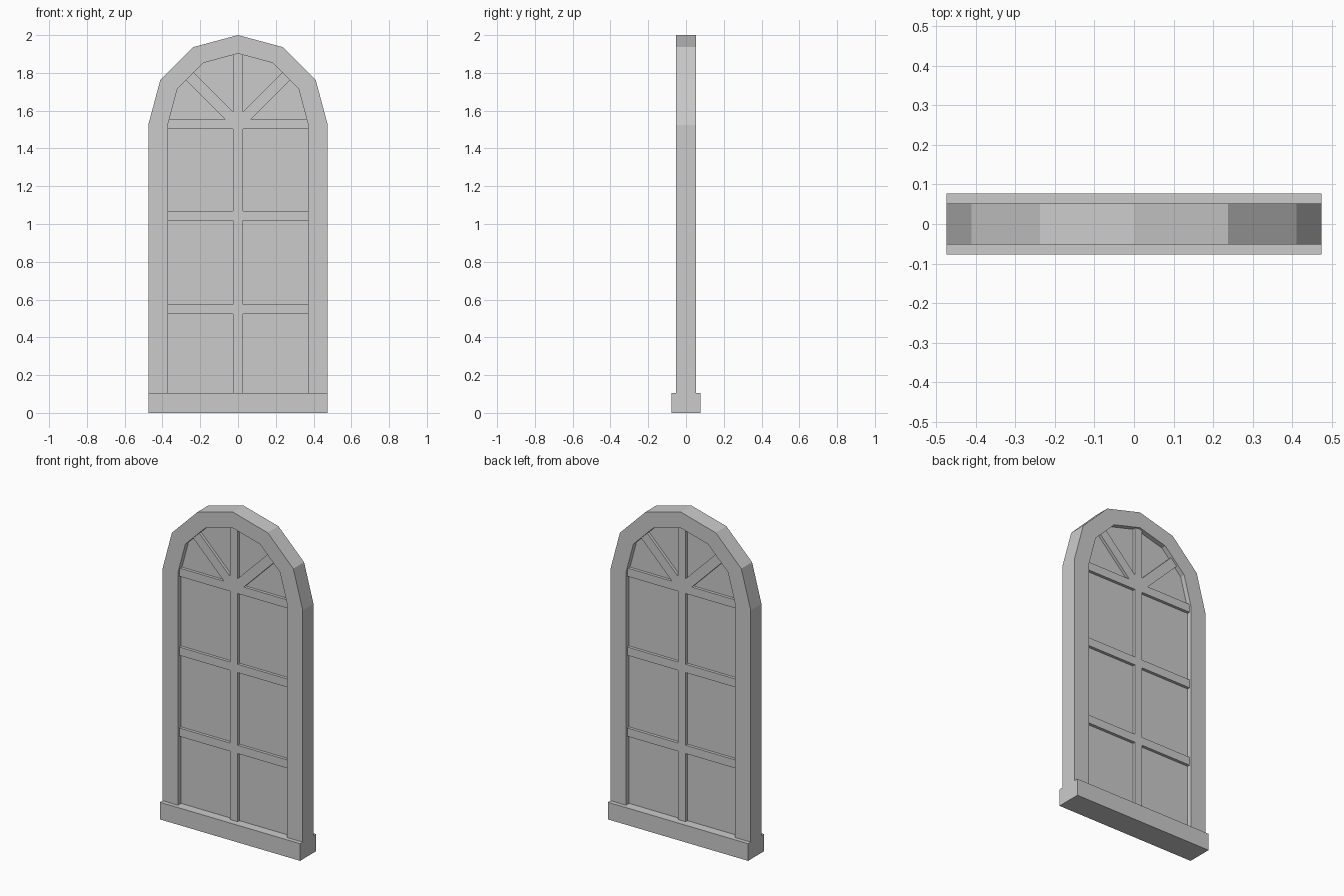
import bpy, bmesh
from math import sin, cos, pi, radians
from mathutils import Matrix

if "Cube" in bpy.data.objects:
    bpy.data.objects.remove(bpy.data.objects["Cube"])

SILL_TOP = 0.105
SPRING = 1.525


def new_object(name, bm):
    bmesh.ops.recalc_face_normals(bm, faces=bm.faces)
    mesh = bpy.data.meshes.new(name)
    bm.to_mesh(mesh)
    bm.free()
    obj = bpy.data.objects.new(name, mesh)
    bpy.context.collection.objects.link(obj)
    return obj


def arch(radius, centre_z, bottom):
    """Open profile: right foot, six-sided half circle, left foot."""
    pts = [(radius, bottom)]
    pts += [(radius * cos(i * pi / 6), centre_z + radius * sin(i * pi / 6)) for i in range(7)]
    return pts + [(-radius, bottom)]


def prism(name, outline, half_depth):
    bm = bmesh.new()
    face = bm.faces.new([bm.verts.new((x, -half_depth, z)) for x, z in outline])
    ext = bmesh.ops.extrude_face_region(bm, geom=[face])
    verts = [v for v in ext["geom"] if isinstance(v, bmesh.types.BMVert)]
    bmesh.ops.translate(bm, verts=verts, vec=(0, 2 * half_depth, 0))
    return new_object(name, bm)


def bar(name, size, centre, angle=0):
    bm = bmesh.new()
    mat = (Matrix.Translation(centre) @ Matrix.Rotation(angle, 4, "Y")
           @ Matrix.Diagonal((*size, 1)))
    bmesh.ops.create_cube(bm, size=1, matrix=mat)
    return new_object(name, bm)


def arched_frame(name, outer, inner, half_depth):
    bm = bmesh.new()
    rings = [[bm.verts.new((x, y, z)) for x, z in pts]
             for pts, y in ((outer, -half_depth), (inner, -half_depth),
                            (inner, half_depth), (outer, half_depth))]
    for k in range(4):
        a, b = rings[k], rings[(k + 1) % 4]
        for i in range(len(a) - 1):
            bm.faces.new((a[i], a[i + 1], b[i + 1], b[i]))
    for end in (0, -1):
        bm.faces.new([r[end] for r in rings])
    return new_object(name, bm)


# Sill
bar("sill", (0.95, 0.155, SILL_TOP), (0, 0, SILL_TOP / 2))

# Arched outer frame
arched_frame("frame", arch(0.475, SPRING, SILL_TOP), arch(0.37, 1.532, SILL_TOP), 0.052)

# Window pane
prism("pane", arch(0.375, 1.532, SILL_TOP), 0.022)

# Glazing bars
BAR, DEPTH = 0.051, 0.08
bar("upright_bar", (BAR, DEPTH, 1.81), (0, 0, SILL_TOP + 0.905))
for i, z in enumerate((0.548, 1.044, 1.528)):
    bar(f"cross_bar_{i + 1}", (0.76, DEPTH, BAR), (0, 0, z))

# Diagonal bars fanning into the arch
for side, name in ((1, "right"), (-1, "left")):
    d = 0.195 * cos(radians(45))
    bar(f"fan_bar_{name}", (0.39, DEPTH, 0.058), (side * d, 0, 1.527 + d), -side * radians(45))
